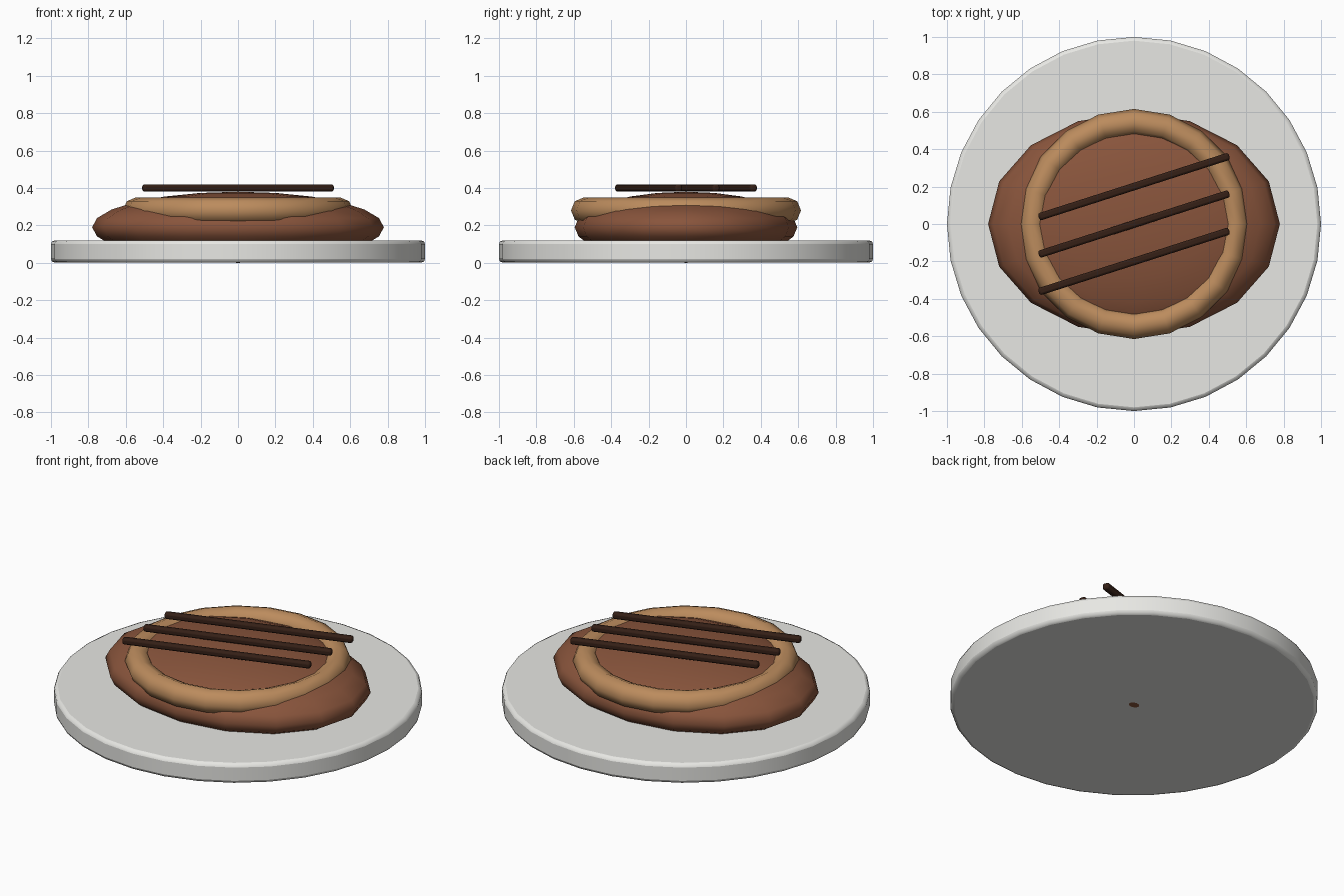
import bpy
import math

if "Cube" in bpy.data.objects:
    bpy.data.objects.remove(bpy.data.objects["Cube"])


def material(name, color):
    mat = bpy.data.materials.new(name)
    mat.diffuse_color = (*color, 1.0)
    mat.use_nodes = True
    mat.node_tree.nodes["Principled BSDF"].inputs["Base Color"].default_value = mat.diffuse_color
    return mat


def finish(name, mat, bevel=0.0, segments=2, angle=40):
    """Name, colour, bevel and smooth the active object."""
    obj = bpy.context.object
    obj.name = name
    obj.data.materials.append(mat)
    bpy.ops.object.transform_apply(location=False, rotation=False, scale=True)
    if bevel:
        mod = obj.modifiers.new("rounded_edges", "BEVEL")
        mod.width = bevel
        mod.segments = segments
        mod.limit_method = "ANGLE"
    bpy.ops.object.shade_smooth_by_angle(angle=math.radians(angle))
    return obj


china = material("china", (0.80, 0.80, 0.77))
meat = material("meat", (0.25, 0.09, 0.045))
fat = material("fat", (0.50, 0.26, 0.11))
char = material("char", (0.035, 0.014, 0.008))

# Round plate with a softened rim
bpy.ops.mesh.primitive_cylinder_add(vertices=32, radius=1.0, depth=0.119,
                                    location=(0, 0, 0.0605))
finish("plate", china, bevel=0.02)

# Flattened oval steak resting in the plate
bpy.ops.mesh.primitive_uv_sphere_add(segments=16, ring_count=12, radius=1.0,
                                     location=(0, 0, 0.19))
bpy.context.object.scale = (0.78, 0.595, 0.19)
finish("steak", meat, angle=60)

# Band of fat around the top of the steak
bpy.ops.mesh.primitive_torus_add(major_segments=20, minor_segments=8,
                                 major_radius=0.545, minor_radius=0.07,
                                 location=(0, 0, 0.28))
bpy.context.object.rotation_euler.z = math.pi / 2
finish("fat_band", fat, angle=60)

# Three slanted grill marks
for i, y in enumerate((-0.2, 0.0, 0.2)):
    bpy.ops.mesh.primitive_cube_add(size=1.0, location=(0, y, 0.4),
                                    rotation=(0, 0, 0.31))
    bpy.context.object.scale = (1.07, 0.04, 0.038)
    finish(f"grill_mark_{i + 1}", char, bevel=0.012)
